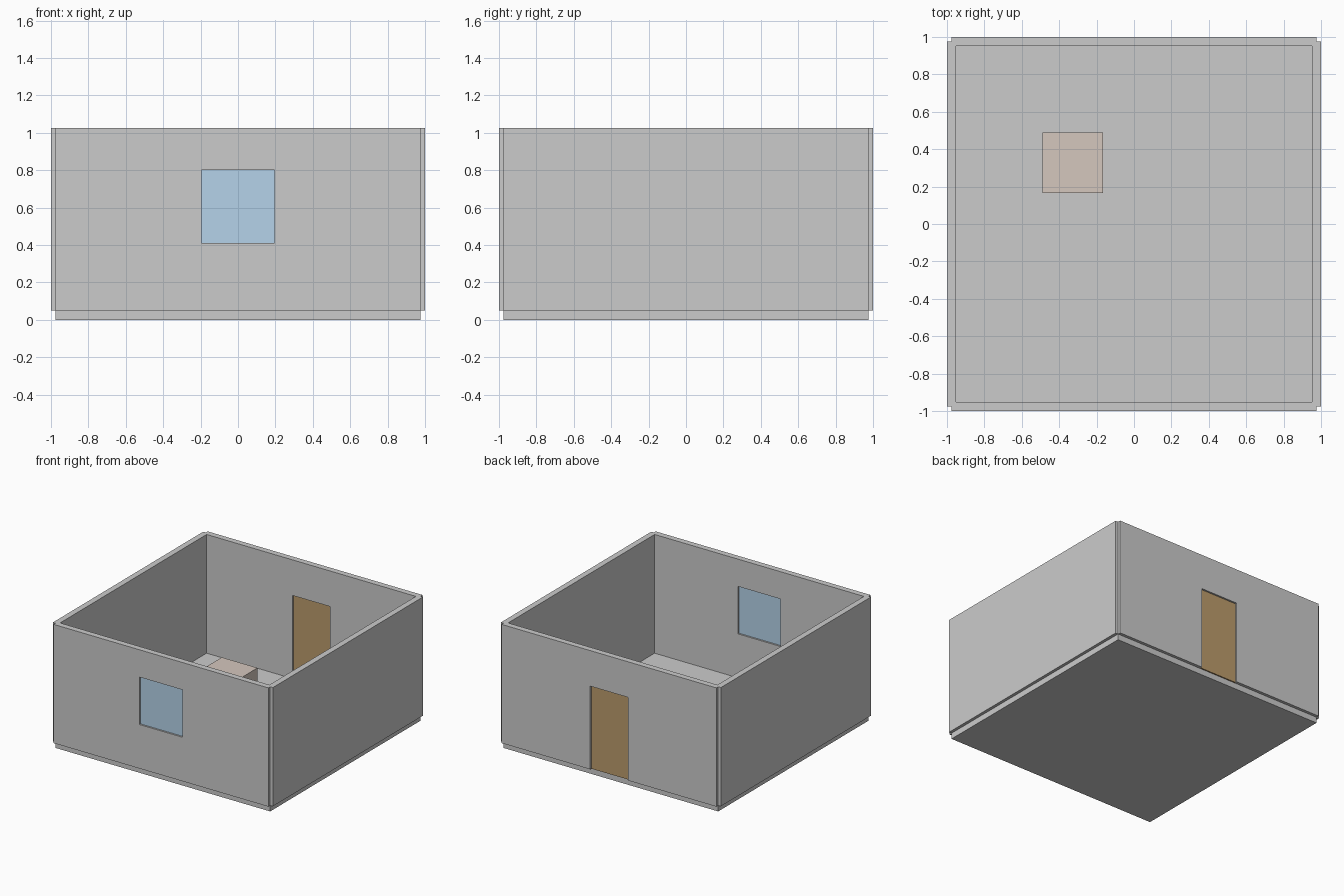
import bpy
import bmesh

if "Cube" in bpy.data.objects:
    bpy.data.objects.remove(bpy.data.objects["Cube"])

U = 2 / 4.1            # one room unit in scene units
HALF = 2 * U           # half size of the floor slab
T = 0.1 * U            # slab and wall thickness
OUT = HALF + T / 2     # outer wall face
INN = HALF - T / 2     # inner wall face
TOP = T + 2 * U        # wall top


def material(name, color):
    m = bpy.data.materials.new(name)
    m.diffuse_color = (*color, 1)
    m.use_nodes = True
    m.node_tree.nodes["Principled BSDF"].inputs["Base Color"].default_value = m.diffuse_color
    return m


def prism(name, points, z0, z1, mat=None):
    """Extrude a plan outline from z0 up to z1."""
    bm = bmesh.new()
    face = bm.faces.new([bm.verts.new((x, y, z0)) for x, y in points])
    new = bmesh.ops.extrude_face_region(bm, geom=[face])["geom"]
    verts = [v for v in new if isinstance(v, bmesh.types.BMVert)]
    bmesh.ops.translate(bm, verts=verts, vec=(0, 0, z1 - z0))
    bmesh.ops.recalc_face_normals(bm, faces=bm.faces)
    me = bpy.data.meshes.new(name)
    bm.to_mesh(me)
    bm.free()
    if mat:
        me.materials.append(mat)
    ob = bpy.data.objects.new(name, me)
    bpy.context.collection.objects.link(ob)
    return ob


def box(name, x0, x1, y0, y1, z0, z1, mat=None):
    return prism(name, [(x0, y0), (x1, y0), (x1, y1), (x0, y1)], z0, z1, mat)


def cut(target, cutter):
    """Subtract the cutter and discard it."""
    cutter.hide_render = True
    mod = target.modifiers.new("cut", "BOOLEAN")
    mod.operation = "DIFFERENCE"
    mod.solver = "EXACT"
    mod.object = cutter
    bpy.context.view_layer.objects.active = target
    bpy.ops.object.modifier_apply(modifier=mod.name)
    bpy.data.objects.remove(cutter)


glass = material("glass_blue", (0.46, 0.65, 0.82))
wood = material("door_wood", (0.50, 0.33, 0.15))
pale_wood = material("pale_wood", (0.66, 0.57, 0.51))

# floor slab
box("floor", -HALF, HALF, -HALF, HALF, 0, T)

# walls: square outline with a small notch at each corner
outline = []
for sx, sy in ((1, 1), (-1, 1), (-1, -1), (1, -1)):
    corner = [(OUT, HALF), (HALF, HALF), (HALF, OUT)]
    if sx * sy < 0:
        corner.reverse()
    outline += [(sx * x, sy * y) for x, y in corner]
walls = prism("walls", outline, T, TOP)
cut(walls, box("room_cutter", -INN, INN, -INN, INN, -0.1, TOP + 0.1))

# window and door openings
WIN, DOOR, DOOR_TOP = 0.195, 0.171, 0.732
cut(walls, box("window_cutter", -WIN, WIN, -1.1, -0.9, 0.41, 0.80))
cut(walls, box("door_cutter", -DOOR, DOOR, 0.9, 1.1, -0.1, DOOR_TOP))

# thin panels centred in the wall thickness
P = 0.01
box("window_pane", -WIN, WIN, -HALF - P, -HALF + P, 0.41, 0.80, glass)
box("door", -DOOR, DOOR, HALF - P, HALF + P, T, DOOR_TOP, wood)

# block of furniture on the floor
box("furniture_block", -0.489, -0.165, 0.165, 0.489, T, 0.315, pale_wood)
